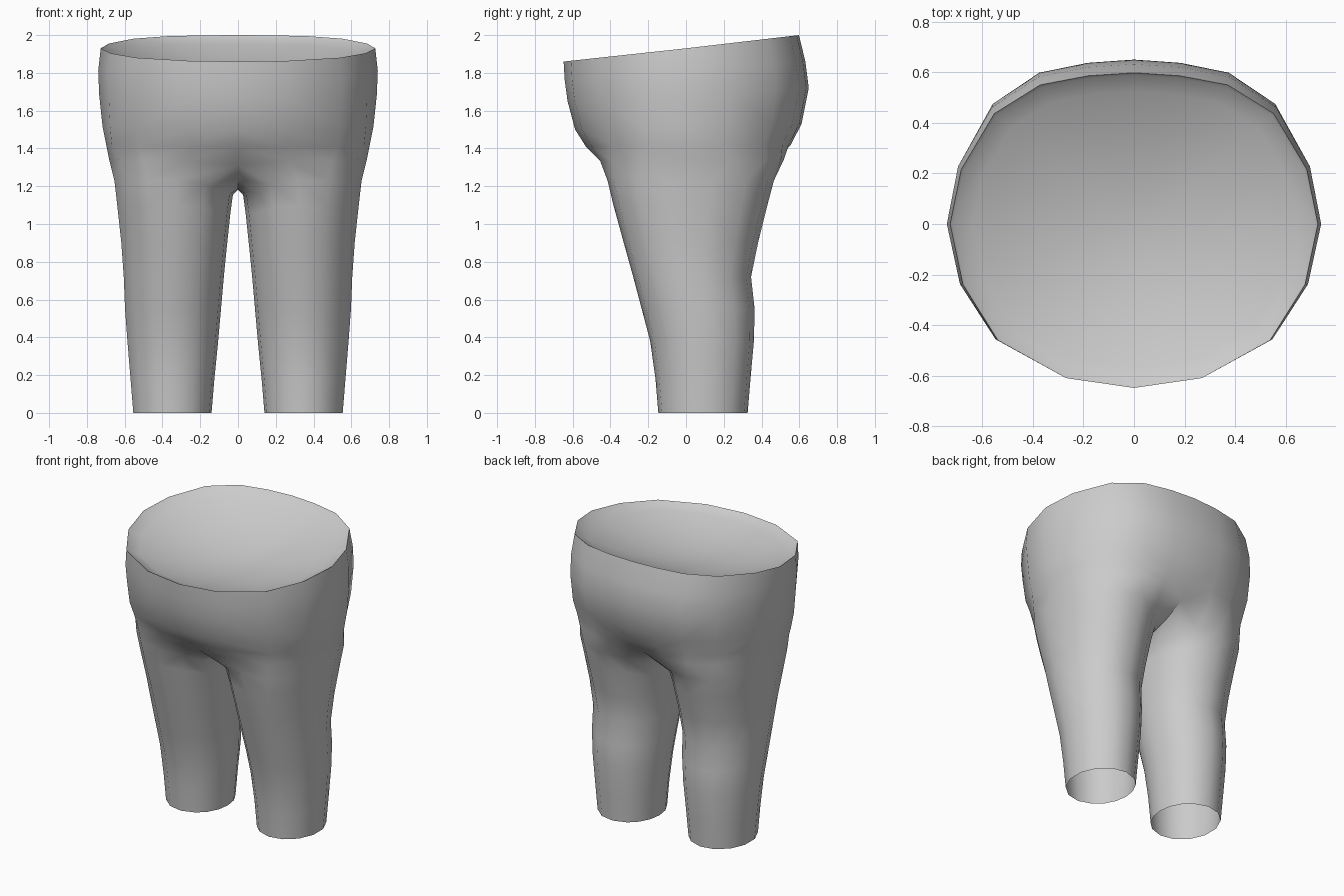
import bpy, bmesh, math

if "Cube" in bpy.data.objects:
    bpy.data.objects.remove(bpy.data.objects["Cube"])

# Half outline of the waist, front centre to back centre (unit size)
OUTLINE = [(0, -1), (.37, -.94), (.74, -.71), (.93, -.37), (1, 0),
           (.94, .36), (.76, .73), (.51, .92), (.25, .98), (0, 1)]
# Hip rings: half width, front y, back y, front z, back z, corner fullness
HIPS = [(.727, .648, .598, 1.86, 2.0, 1), (.74, .642, .632, 1.76, 1.86, 1),
        (.735, .627, .65, 1.65, 1.72, 1), (.717, .587, .612, 1.50, 1.53, 1.015),
        (.697, .53, .555, 1.41, 1.42, 1.03)]
# Lowest hip ring, where the thighs begin
THIGH_TOP = [(0, -.42, 1.31), (.26, -.455, 1.335), (.495, -.395, 1.335),
             (.63, -.235, 1.34), (.682, 0, 1.34), (.645, .24, 1.34),
             (.52, .425, 1.345), (.36, .505, 1.35), (.19, .52, 1.345),
             (0, .465, 1.315)]
# Crotch seam, back to front: y, z
SEAM = [(.31, 1.24), (.16, 1.195), (0, 1.18), (-.14, 1.188), (-.29, 1.24)]
# Leg rings: outer z, inner z, inner x, outer x, front y, back y, squareness
LEGS = [(1.23, 1.155, .027, .662, -.416, .466, .91),
        (1.10, 1.06, .04, .647, -.385, .432, .93),
        (.90, .89, .058, .625, -.33, .382, .96),
        (.72, .72, .075, .612, -.28, .345, .98),
        (.55, .55, .09, .605, -.235, .364, 1),
        (.38, .38, .105, .592, -.19, .36, 1),
        (.18, .18, .125, .575, -.162, .342, 1),
        (0, 0, .14, .56, -.147, .327, 1)]
# Leg ring angles: ten around the outside, five along the inner thigh
ANGLES = [60 + i * 240 / 9 for i in range(10)] + [320, 340, 0, 20, 40]

bm = bmesh.new()


def hip_ring(w, f, b, zf, zb, full):
    ring = []
    for i, (u, v) in enumerate(OUTLINE):
        k = full if i in (2, 3, 5, 6) else 1
        ring.append((u * w * k, v * k * (f if v < 0 else b),
                     zf + (zb - zf) * (v + 1) / 2))
    return ring


def power(v, p):
    return math.copysign(abs(v) ** p, v) if abs(v) > 1e-6 else 0


def leg_ring(zo, zi, xi, xo, yf, yb, p):
    cx, cy, rx, ry = (xi + xo) / 2, (yf + yb) / 2, (xo - xi) / 2, (yb - yf) / 2
    ring = []
    for i, a in enumerate(ANGLES):
        c, s = math.cos(math.radians(a)), math.sin(math.radians(a))
        z = zi if i > 9 else (zo * .7 + zi * .3 if i in (0, 9) else zo)
        ring.append((cx - rx * power(c, p), cy - ry * power(s, p), z))
    return ring


def hollow(ring, centre, depth):
    """Rings of a shallow rounded hollow that starts just inside an opening."""
    rings = []
    for k in (.984, .88, .74, .56, .36, .16):
        drop = depth * (1 - (k / 1.02) ** 2)
        rings.append([tuple(c + (p - c) * k + (drop if i == 2 else 0)
                            for i, (p, c) in enumerate(zip(pt, centre)))
                      for pt in ring])
    tip = (centre[0], centre[1], centre[2] + depth)
    return rings, tip


def add(ring, side):
    return [bm.verts.new((side * x, y, z)) for x, y, z in ring]


def bridge(a, b, closed):
    n = len(a)
    for i in range(n if closed else n - 1):
        j = (i + 1) % n
        bm.faces.new((a[i], a[j], b[j], b[i]))


for side in (1, -1):
    # Hips
    points = [hip_ring(*r) for r in HIPS] + [THIGH_TOP]
    hips = [add(p, side) for p in points]
    for a, b in zip(hips, hips[1:]):
        bridge(a, b, False)

    # Open leg, starting from the lowest hip ring closed by the crotch seam
    legs = [hips[-1] + add([(0, y, z) for y, z in SEAM], side)]
    legs += [add(leg_ring(*r), side) for r in LEGS]
    for a, b in zip(legs, legs[1:]):
        bridge(a, b, True)

    # Waist hollow
    rings, tip = hollow(points[0], (0, -.02, 1.931), -.16)
    inner = [hips[0]] + [add(r, side) for r in rings]
    for a, b in zip(inner, inner[1:]):
        bridge(a, b, False)
    tip = add([tip], side)[0]
    for a, b in zip(inner[-1], inner[-1][1:]):
        bm.faces.new((a, b, tip))

bmesh.ops.remove_doubles(bm, verts=bm.verts, dist=.0005)
bmesh.ops.recalc_face_normals(bm, faces=bm.faces)

mesh = bpy.data.meshes.new("trousers")
bm.to_mesh(mesh)
bm.free()
trousers = bpy.data.objects.new("trousers", mesh)
bpy.context.collection.objects.link(trousers)

grey = bpy.data.materials.new("plain grey")
grey.diffuse_color = (.6, .6, .6, 1)
grey.use_nodes = True
grey.node_tree.nodes["Principled BSDF"].inputs["Base Color"].default_value = grey.diffuse_color
mesh.materials.append(grey)

bpy.context.view_layer.objects.active = trousers
trousers.select_set(True)
bpy.ops.object.shade_smooth_by_angle(angle=math.radians(50))
